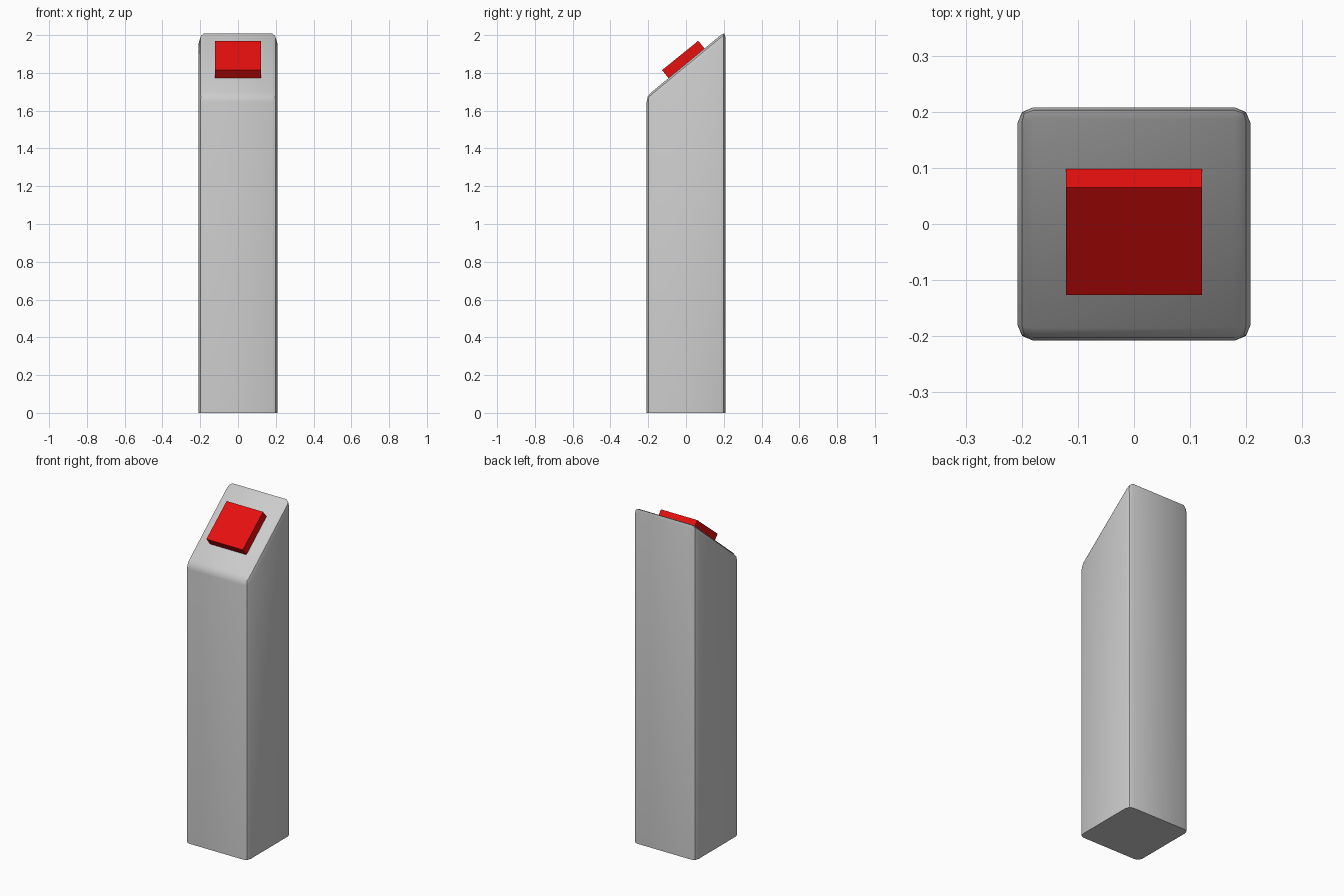
import bpy, bmesh, math
from mathutils import Matrix

if "Cube" in bpy.data.objects:
    bpy.data.objects.remove(bpy.data.objects["Cube"])

H = 0.208          # half width of the column
FRONT_Z, BACK_Z = 1.677, 2.02
SLOPE = math.atan2(BACK_Z - FRONT_Z, 2 * H)


def make_object(name, bm):
    mesh = bpy.data.meshes.new(name)
    bm.to_mesh(mesh)
    bm.free()
    obj = bpy.data.objects.new(name, mesh)
    bpy.context.collection.objects.link(obj)
    return obj


# column with a slanted top; every edge except the base is softened
bm = bmesh.new()
bmesh.ops.create_cube(bm, size=2 * H)
for v in bm.verts:
    if v.co.z < 0:
        v.co.z = 0
    else:
        v.co.z = BACK_Z if v.co.y > 0 else FRONT_Z
edges = [e for e in bm.edges if max(v.co.z for v in e.verts) > 0.1]
bmesh.ops.bevel(bm, geom=edges, offset=0.029, segments=2, profile=0.5,
                affect='EDGES')
column = make_object("column", bm)
bpy.context.view_layer.objects.active = column
column.select_set(True)
bpy.ops.object.shade_smooth_by_angle(angle=math.radians(35))
column.select_set(False)

# red button sitting on the slanted face, slightly sunk in
bm = bmesh.new()
bmesh.ops.create_cube(bm, size=1.0, matrix=Matrix.Diagonal((0.242, 0.247, 0.06, 1)))
bmesh.ops.transform(bm, verts=bm.verts, matrix=Matrix.Translation((0, -0.012, 1.869))
                    @ Matrix.Rotation(SLOPE - 0.01, 4, 'X'))
button = make_object("button", bm)
red = bpy.data.materials.new("red")
red.diffuse_color = (0.8, 0.005, 0.005, 1)
red.use_nodes = True
red.node_tree.nodes["Principled BSDF"].inputs["Base Color"].default_value = red.diffuse_color
button.data.materials.append(red)
